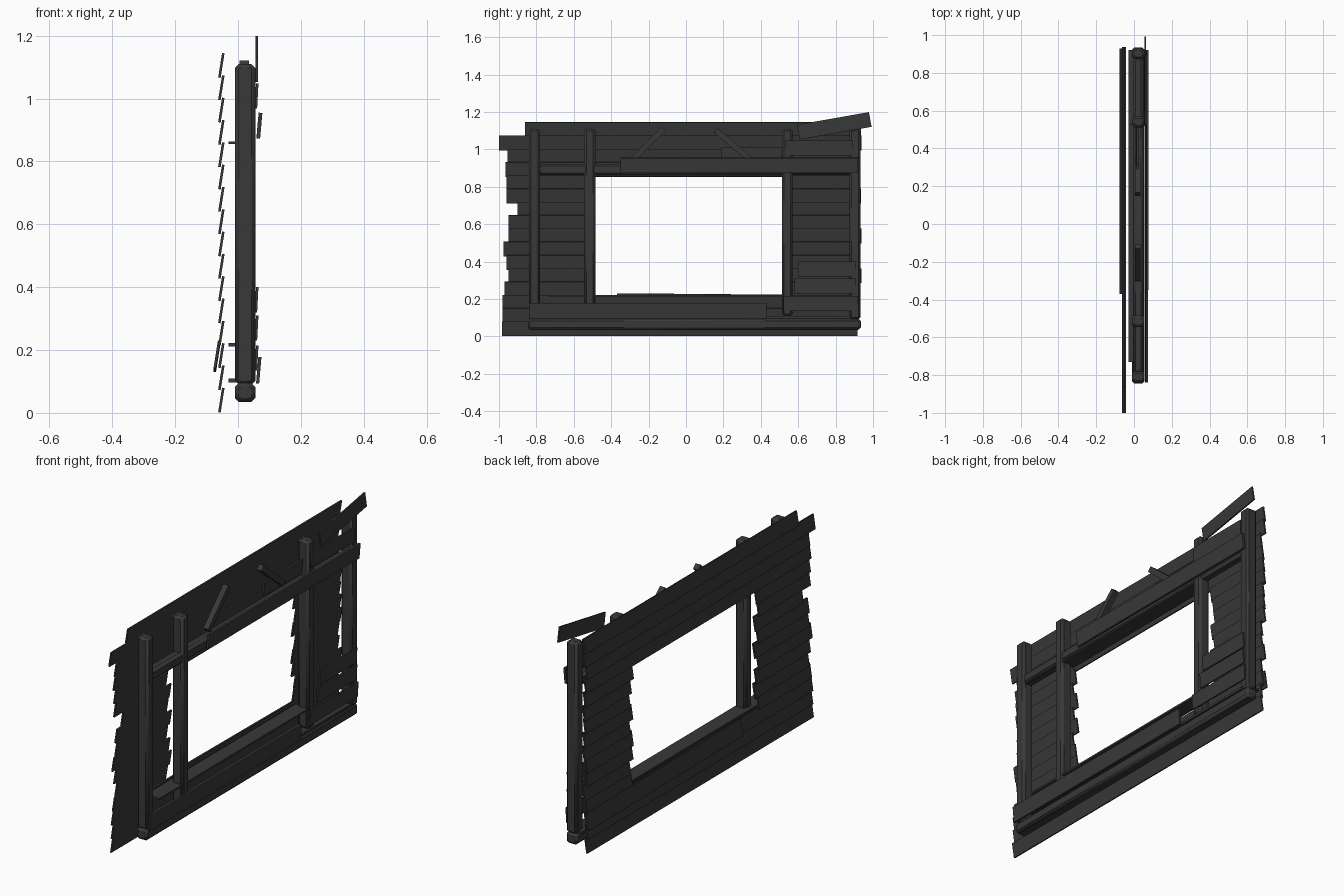
import bpy
import random
from math import radians
from mathutils import Matrix, Vector

if "Cube" in bpy.data.objects:
    bpy.data.objects.remove(bpy.data.objects["Cube"])
random.seed(4)

wood = bpy.data.materials.new("charred_wood")
wood.use_nodes = True
wood.diffuse_color = (0.04, 0.04, 0.04, 1)
wood.node_tree.nodes["Principled BSDF"].inputs["Base Color"].default_value = (0.04, 0.04, 0.04, 1)


def block(name, x, y, z, bevel=0.0, lean=0.0, roll=0.0, soften=True):
    """Box between (min, max) pairs; lean turns about y, roll about x, in degrees."""
    low, high = Vector((x[0], y[0], z[0])), Vector((x[1], y[1], z[1]))
    bpy.ops.mesh.primitive_cube_add(size=1, location=(low + high) / 2)
    ob = bpy.context.object
    ob.name = name
    turn = Matrix.Rotation(radians(roll), 4, "X") @ Matrix.Rotation(radians(lean), 4, "Y")
    ob.data.transform(turn @ Matrix.Diagonal((*(high - low), 1)))
    ob.data.materials.append(wood)
    if bevel:
        mod = ob.modifiers.new("worn_edges", "BEVEL")
        mod.width, mod.segments = bevel, 1
    if soften:
        bpy.ops.object.shade_smooth_by_angle(angle=radians(50))
    return ob


# Squared timber frame
DEEP = (-0.01, 0.055)
for name, y, bottom in (("end_post_front", (-0.84, -0.78), 0.09),
                        ("window_post_front", (-0.545, -0.485), 0.10),
                        ("window_post_back", (0.512, 0.57), 0.11),
                        ("end_post_back", (0.873, 0.933), 0.09)):
    block(name, DEEP, y, (bottom, 1.11), 0.012)
block("ground_beam", DEEP, (-0.845, 0.935), (0.035, 0.095), 0.012)
block("header_beam", (-0.005, 0.05), (-0.79, 0.88), (0.862, 0.922), 0.012)

# Thin window sill and floor boards
block("window_sill", (-0.03, 0.05), (-0.73, 0.53), (0.212, 0.222))
block("floor_board", (-0.03, 0.05), (-0.73, 0.92), (0.097, 0.109))
block("header_lining", (-0.03, 0.05), (-0.5, 0.53), (0.856, 0.864))

# Overlapping clapboards on the back of the frame, cut around the window
front_ends = (-0.985, -0.98, -0.98, -0.97, -0.95, -0.96, -0.975, -0.95,
              -0.95, -0.9, -0.96, -0.96, -0.965, -0.955, -1.0, -0.86)
for row, end in enumerate(front_ends):
    z = (row * 0.071 + 0.001, row * 0.071 + 0.08)
    far = 0.92 + random.uniform(-0.01, 0.02)
    if 3 <= row <= 11:
        spans = ((end, -0.5 + random.uniform(-0.03, 0.015)),
                 (0.54 + random.uniform(-0.02, 0.02), far))
    else:
        spans = ((end, far),)
    for part, y in enumerate(spans):
        block(f"clapboard_{row}_{part}", (-0.057, -0.049), y, z, lean=9)

# Loose board hanging over the lower clapboards
block("loose_clapboard", (-0.071, -0.063), (-0.37, 0.93), (0.135, 0.225), lean=9, roll=-0.5)

# Boards nailed on the open side of the frame
block("lower_rail_board", (0.061, 0.071), (-0.84, 0.43), (0.093, 0.178), lean=5)
block("upper_rail_board", (0.062, 0.074), (-0.35, 0.92), (0.873, 0.955), lean=5)
for i, (start, end, z) in enumerate(((0.52, 0.92, 0.135), (0.58, 0.91, 0.23),
                                     (0.6, 0.91, 0.32), (0.53, 0.89, 0.968))):
    block(f"patch_board_{i}", (0.055, 0.063), (start, end), (z, z + 0.08), lean=3)
block("short_inner_board", (0.01, 0.02), (0.19, 0.53), (0.935, 1.01), lean=5)
block("slanted_top_board", (0.056, 0.064), (0.598, 0.988), (1.086, 1.166), roll=10)

# Leaning braces above the header
for name, centre, angle in (("brace_front", -0.205, 45), ("brace_back", 0.25, -40)):
    block(name, (0.005, 0.035), (centre - 0.12, centre + 0.12), (1.01, 1.04), roll=angle)
